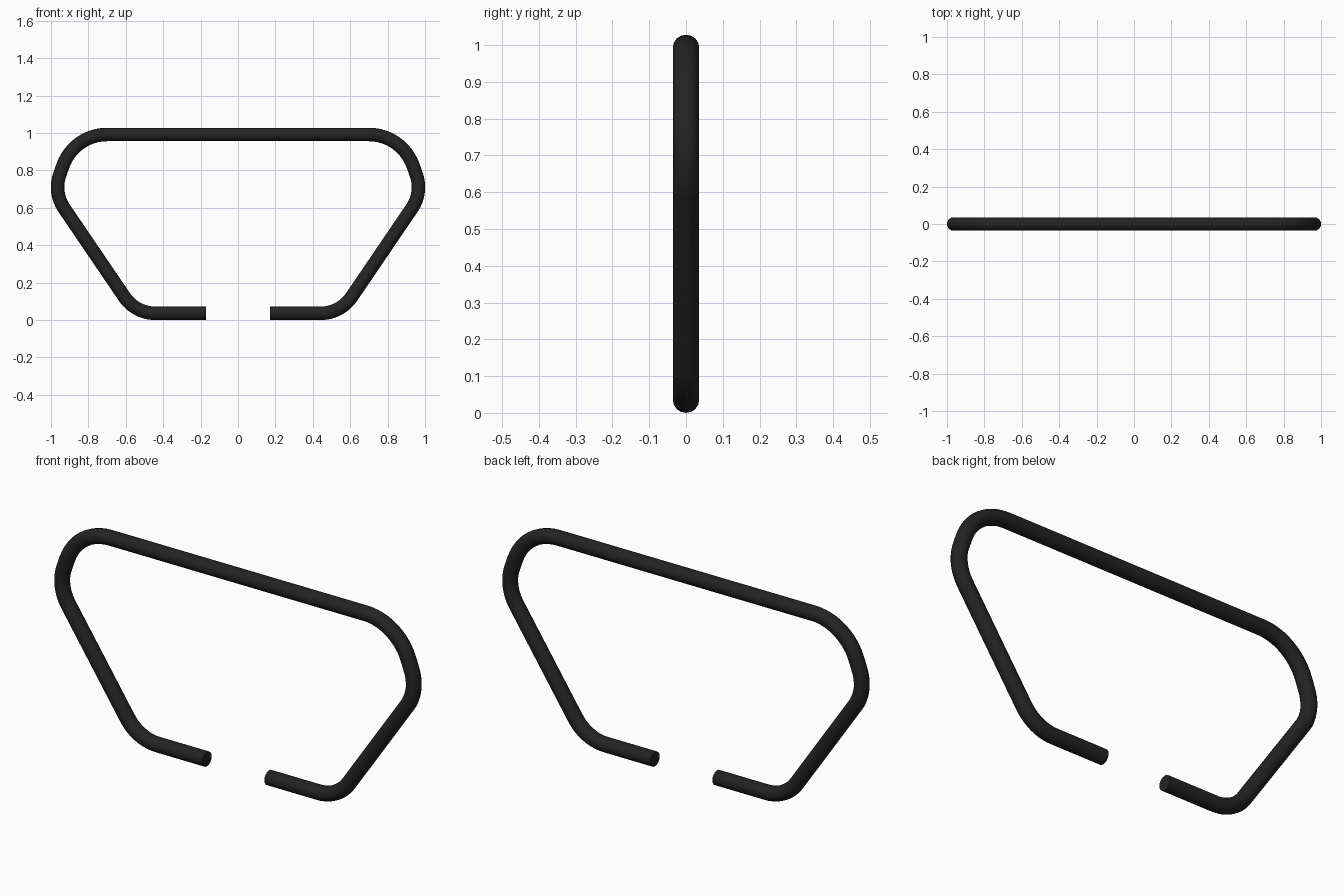
import bpy
import math
from mathutils import Vector

cube = bpy.data.objects.get("Cube")
if cube:
    bpy.data.objects.remove(cube, do_unlink=True)

TUBE_RADIUS = 0.036
ARC_STEPS = 12

black = bpy.data.materials.new("matte black")
black.use_nodes = True
colour = (0.017, 0.017, 0.017, 1)
black.diffuse_color = colour
shader = black.node_tree.nodes["Principled BSDF"]
shader.inputs["Base Color"].default_value = colour
shader.inputs["Roughness"].default_value = 0.6


def fillet(before, corner, after, radius):
    """Points of a rounded bend between two straight runs."""
    u = (before - corner).normalized()
    v = (after - corner).normalized()
    half = u.angle(v) / 2
    centre = corner + (u + v).normalized() * radius / math.sin(half)
    start = corner + u * radius / math.tan(half) - centre
    end = corner + v * radius / math.tan(half) - centre
    turn = start.angle(end)
    return [centre + (start * math.sin(turn * (1 - t)) + end * math.sin(turn * t)) / math.sin(turn)
            for t in (i / ARC_STEPS for i in range(ARC_STEPS + 1))]


# Half of the centre line: open end, three bends, middle of the top bar
corners = [Vector((x, 0, z)) for x, z in
           [(0.17, 0.036), (0.548, 0.036), (0.987, 0.682), (0.877, 0.992), (0, 0.992)]]
bend_radii = [0.2, 0.2, 0.25]
half_path = [corners[0]]
for i, radius in enumerate(bend_radii):
    half_path += fillet(corners[i], corners[i + 1], corners[i + 2], radius)
path = half_path + [Vector((-p.x, 0, p.z)) for p in reversed(half_path)]

# Round tube swept along the mirrored centre line
curve = bpy.data.curves.new("bent_tube_frame", "CURVE")
curve.dimensions = "3D"
curve.bevel_depth = TUBE_RADIUS
curve.bevel_resolution = 6
curve.use_fill_caps = True
spline = curve.splines.new("POLY")
spline.points.add(len(path) - 1)
for point, p in zip(spline.points, path):
    point.co = (*p, 1)
curve.materials.append(black)

frame = bpy.data.objects.new("bent_tube_frame", curve)
bpy.context.collection.objects.link(frame)
bpy.ops.object.select_all(action="DESELECT")
frame.select_set(True)
bpy.context.view_layer.objects.active = frame
bpy.ops.object.convert(target="MESH")
bpy.ops.object.shade_smooth_by_angle(angle=math.radians(40))
